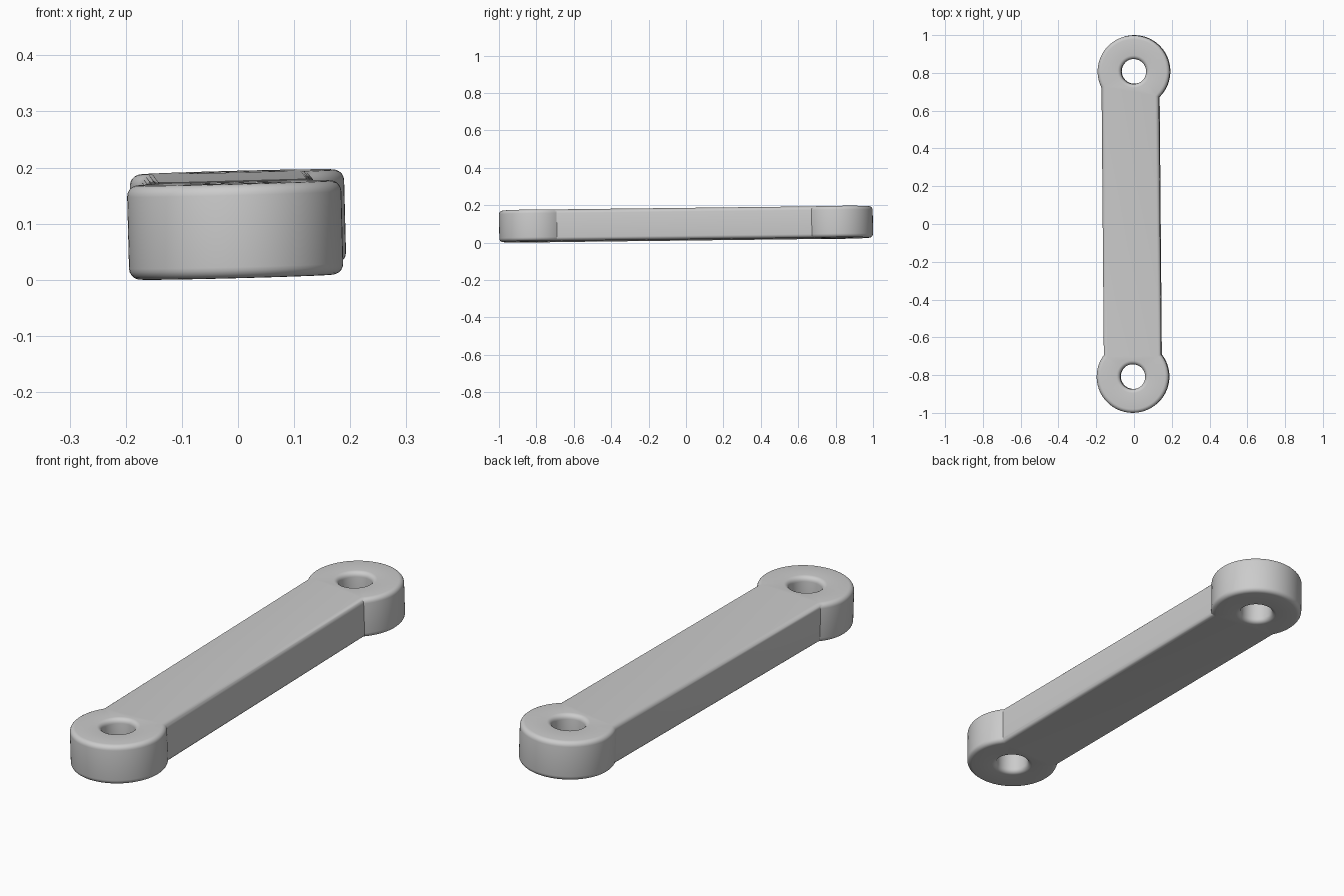
import bpy, bmesh, math
from mathutils import Matrix

if "Cube" in bpy.data.objects:
    bpy.data.objects.remove(bpy.data.objects["Cube"])

EYE_R, HOLE_R, HALF_W, HEIGHT = 0.191, 0.066, 0.152, 0.168
FILLET, STEPS, SEGS = 0.02, 5, 64
SKEW, BAR_X = 0.0085, -0.012        # the bar runs slightly askew between the eyes
EYES = [(0.0, 0.808), (-0.005, -0.808)]


def arc(center, radius, start, end, count):
    return [(center[0] + radius * math.cos(start + (end - start) * i / count),
             center[1] + radius * math.sin(start + (end - start) * i / count))
            for i in range(count + 1)]


def outline(inset):
    """Two eyes joined by the straight bar, shrunk by inset."""
    points = []
    r, w = EYE_R - inset, HALF_W - inset
    for top, eye in zip((True, False), EYES):
        d = eye[0] + SKEW * eye[1] - BAR_X
        right, left = math.acos((w - d) / r), math.acos((-w - d) / r)
        start, end = (-right, 2 * math.pi - left) if top else (left, 2 * math.pi + right)
        points += arc(eye, r, start + SKEW, end + SKEW, SEGS)
    return points


def hole(eye):
    return lambda inset: arc(eye, HOLE_R + inset, 0, 2 * math.pi, SEGS)[:-1]


# Rounded edge section: inset and height from bottom to top
quarter = [(FILLET * (1 - math.sin(a)), FILLET * (1 - math.cos(a)))
           for a in (i * math.pi / 2 / STEPS for i in range(STEPS + 1))]
section = [(i, z - HEIGHT / 2) for i, z in quarter]
section += [(i, -z) for i, z in reversed(section)]

# Walls of the outline and of both holes, then the flat caps between them
bm = bmesh.new()
caps = ([], [])
for shape in [outline] + [hole(eye) for eye in EYES]:
    rings = [[bm.verts.new((x, y, z)) for x, y in shape(inset)] for inset, z in section]
    n = len(rings[0])
    for a, b in zip(rings, rings[1:]):
        for i in range(n):
            j = (i + 1) % n
            bm.faces.new((a[i], a[j], b[j], b[i]))
    for cap, ring in zip(caps, (rings[0], rings[-1])):
        cap += [bm.edges.get((ring[i], ring[(i + 1) % n])) for i in range(n)]
for cap, direction in zip(caps, (-1, 1)):
    bmesh.ops.triangle_fill(bm, edges=cap, use_beauty=True, normal=(0, 0, direction))
bmesh.ops.recalc_face_normals(bm, faces=bm.faces)

# Slight lean of the whole part, then rest it on the ground
bm.transform(Matrix.Rotation(0.012, 4, 'X') @ Matrix.Rotation(-0.026, 4, 'Y'))
low = min(v.co.z for v in bm.verts)
bm.transform(Matrix.Translation((0, 0, -low)))

mesh = bpy.data.meshes.new("link_arm")
bm.to_mesh(mesh)
bm.free()
arm = bpy.data.objects.new("link_arm", mesh)
bpy.context.collection.objects.link(arm)

grey = bpy.data.materials.new("light_grey")
grey.use_nodes = True
colour = (0.6, 0.6, 0.6, 1)
grey.diffuse_color = colour
grey.node_tree.nodes["Principled BSDF"].inputs["Base Color"].default_value = colour
mesh.materials.append(grey)

bpy.context.view_layer.objects.active = arm
arm.select_set(True)
bpy.ops.object.shade_smooth_by_angle(angle=math.radians(30))
